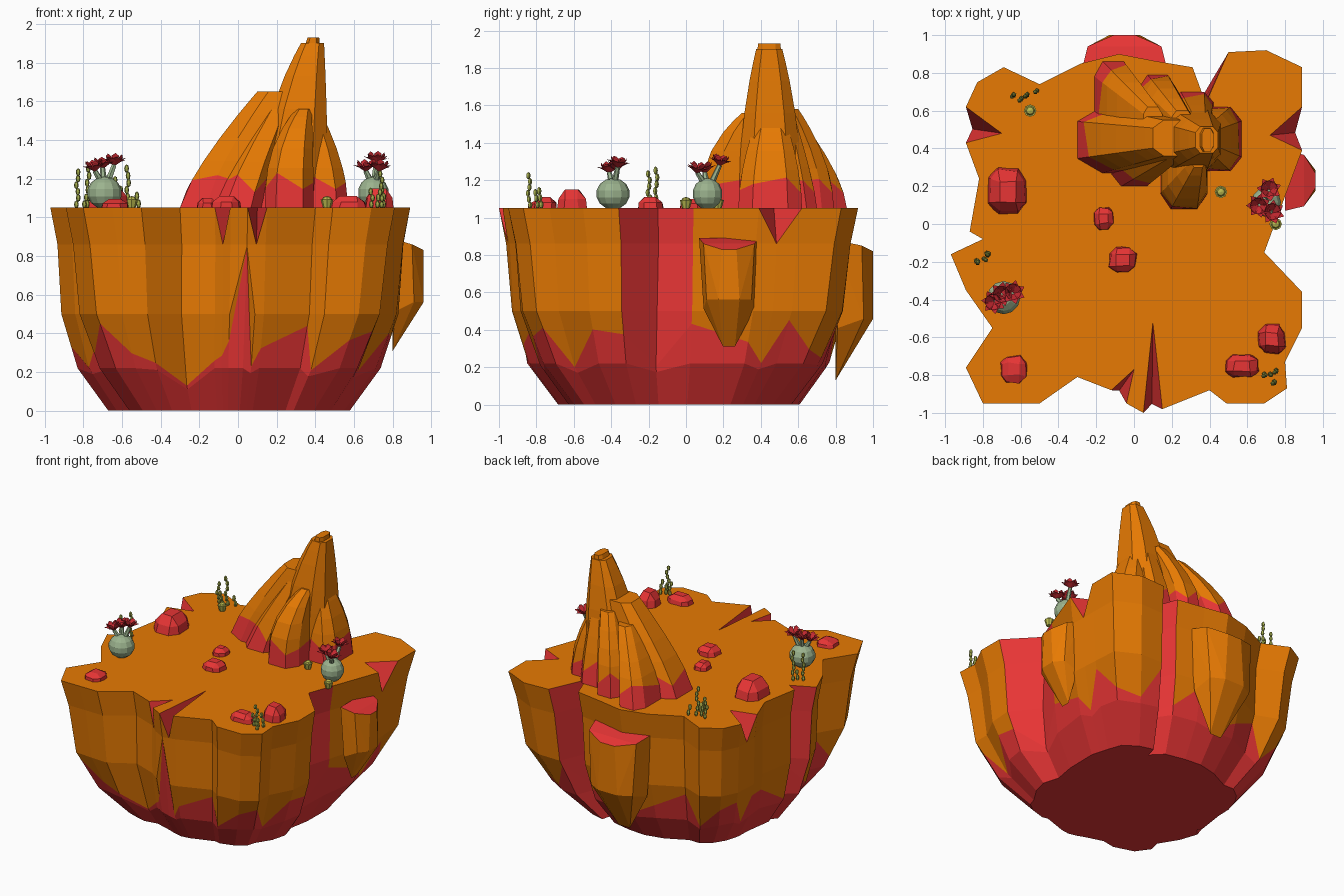
import bpy, bmesh, math, random
from mathutils import Matrix, Vector, Euler

if "Cube" in bpy.data.objects:
    bpy.data.objects.remove(bpy.data.objects["Cube"])
random.seed(4)

def mat(name, *c):
    m = bpy.data.materials.new(name)
    m.diffuse_color = (*c, 1)
    m.use_nodes = True
    m.node_tree.nodes["Principled BSDF"].inputs["Base Color"].default_value = m.diffuse_color
    return m

ORANGE = mat("orange sandstone", .82, .2, .001)
RED = mat("red rock", .82, .036, .036)
SAGE = mat("sage cactus", .33, .45, .27)
OLIVE = mat("olive stalk", .36, .4, .07)
LIME = mat("yellow green bulb", .5, .5, .08)
FLOWER = mat("crimson petal", .56, .022, .03)
TOP = 1.05

def finish(name, bm, mats):
    bmesh.ops.recalc_face_normals(bm, faces=bm.faces[:])
    me = bpy.data.meshes.new(name)
    bm.to_mesh(me)
    bm.free()
    for m in mats:
        me.materials.append(m)
    bpy.context.collection.objects.link(bpy.data.objects.new(name, me))

# --- Floating island: rim outline, counterclockwise from the front left
RIM = [(-.80, -.95), (-.65, -.95), (-.5, -.95), (-.3, -.81), (-.12, -.88), (0, -.77), (-.04, -.95), (.05, -1),
       (.1, -.52), (.15, -.98), (.4, -.88), (.49, -.95), (.69, -.95), (.81, -.87), (.8, -.73),
       (.89, -.55), (.89, -.36), (.69, -.15), (.76, .04), (.89, .39), (.72, .47), (.89, .62),
       (.89, .83), (.7, .92), (.5, .91), (.38, .64), (.31, .83), (.1, .865), (-.08, .9),
       (-.28, .85), (-.5, .74), (-.69, .83), (-.83, .75), (-.89, .62), (-.7, .48), (-.89, .43),
       (-.82, .24), (-.87, -.04), (-.8, -.08), (-.97, -.16), (-.89, -.35), (-.75, -.55), (-.89, -.76)]
WEDGE = {5, 8, 20, 34}      # small cuts in the rim only
CLEFT = {17, 25, 38}        # red clefts over the full height

def squeeze(z):
    """Scale and roundness of the island at height z."""
    prof = [(TOP, 1, 0), (.85, .96, .03), (.5, .94, .15), (.22, .85, .4), (0, .68, .6)]
    for a, b in zip(prof, prof[1:]):
        if z >= b[0]:
            f = (a[0] - z) / (a[0] - b[0])
            return a[1] + (b[1] - a[1]) * f, a[2] + (b[2] - a[2]) * f

def red_height(i):
    """Zigzag height at which the orange crust ends."""
    return {3: .13, 6: .36, 7: .84}.get(i, .33 + .13 * math.sin(i * 2.2 + (1.2 if i < 7 else -1)))

def island():
    bm = bmesh.new()
    n = len(RIM)
    cols = []
    for i, (x, y) in enumerate(RIM):
        px, py = x, y
        if i in WEDGE:
            a, b = RIM[i - 1], RIM[i + 1]
            px, py = (a[0] + b[0]) / 2, (a[1] + b[1]) / 2
        h = red_height(i)
        col = [bm.verts.new((x, y, TOP))]
        for z in (.86, max(.5, h + .01), h, min(.22, h * .85), 0):
            s, t = squeeze(z)
            k = s * (1 - t + t * .95 / math.hypot(px, py))
            col.append(bm.verts.new((px * k - .04 * t, py * k - .04 * t, z)))
        cols.append(col)

    def face(m, *vs):
        bm.faces.new(vs).material_index = m
    for i in range(n):
        j = (i + 1) % n
        a, b = cols[i], cols[j]
        for k in range(5):
            if k == 0 and j in WEDGE:
                face(1, a[0], b[0], b[1])
                face(0, a[0], b[1], a[1])
            elif k == 0 and i in WEDGE:
                face(1, a[0], b[0], a[1])
                face(0, b[0], b[1], a[1])
            else:
                red = k >= 3 or i in CLEFT or j in CLEFT
                face(int(red), a[k], b[k], b[k + 1], a[k + 1])
    face(0, *[c[0] for c in cols])
    face(1, *[c[5] for c in cols])
    bm.normal_update()
    bmesh.ops.triangulate(bm, faces=[f for f in bm.faces if len(f.verts) > 4], ngon_method='EAR_CLIP')
    finish("island", bm, [ORANGE, RED])

island()

# --- Slabs hanging on the cliff, red on top
def slab(name, turn, out, centre, w, top, low):
    bm = bmesh.new()
    mid = low + (top - low) * .45
    for s in (-1, 1):
        for d, t, z in ((.8, w, top + .02), (out - .06, w * .85, top - .01), (out, w * .25, top - .04),
                        (out, w * .35, mid), (out - .05, w * .75, mid), (.81, w * .85, mid - .05),
                        (.8, w * .2, low)):
            bm.verts.new((d, centre + s * t, z))
    bm.transform(Matrix.Rotation(turn, 4, 'Z'))
    bmesh.ops.convex_hull(bm, input=bm.verts[:])
    bmesh.ops.recalc_face_normals(bm, faces=bm.faces[:])
    for f in bm.faces:
        f.material_index = int(f.normal.z > .6)
    finish(name, bm, [ORANGE, RED])

slab("right_cliff_slab", 0, .96, .23, .16, .87, .31)
slab("back_cliff_slab", math.pi / 2, 1, .05, .23, .86, .13)

# --- Leaning spire: tapered eight-sided columns from a base to a top rectangle (x0, x1, y0, y1)
def column(name, base, top, height, power):
    bm = bmesh.new()
    c = .22
    corner = [(c, 0), (1, c), (1 - c, 1), (0, 1 - c)]
    shape = []
    for i, (u, v) in enumerate(corner):
        shape += [(u, v), (1 - u, v) if i % 2 == 0 else (u, 1 - v)]
    rows = []
    for k, (u, v) in enumerate(shape):
        zig = 1.18 + .05 * math.sin(k * 2.4 + height * 9)
        row = []
        for z in [TOP, zig] + [TOP + (height - TOP) * f for f in (.4, .6, .8, .92, 1)]:
            f = ((z - TOP) / (height - TOP)) ** power
            x0, x1, y0, y1 = [p + (q - p) * f for p, q in zip(base, top)]
            row.append(bm.verts.new((x0 + (x1 - x0) * u, y0 + (y1 - y0) * v, z)))
        rows.append(row)
    for i in range(8):
        a, b = rows[i], rows[(i + 1) % 8]
        for k in range(len(a) - 1):
            bm.faces.new((a[k], b[k], b[k + 1], a[k + 1])).material_index = int(k == 0)
    bm.faces.new([r[-1] for r in rows])
    bm.faces.new([r[0] for r in rows]).material_index = 1
    finish(name, bm, [ORANGE, RED])

column("spire_peak", (.1, .465, .28, .62), (.325, .445, .375, .515), 1.9, 2.1)
column("spire_peak_tip", (.2, .44, .35, .54), (.36, .42, .385, .505), 1.93, 2)
column("spire_west_ridge", (-.3, .3, .27, .62), (.1, .36, .36, .55), 1.65, 1.3)
column("spire_back_column", (-.21, -.01, .5, .86), (.05, .15, .45, .62), 1.52, 1.5)
column("spire_inner_column", (.03, .22, .5, .79), (.2, .31, .45, .6), 1.58, 1.9)
column("spire_front_column", (-.12, .12, .2, .5), (.2, .3, .37, .5), 1.64, 1.2)
column("spire_front_buttress", (.14, .39, .08, .45), (.3, .38, .3, .45), 1.56, 2.7)
column("spire_east_buttress", (.3, .57, .28, .62), (.3, .42, .39, .52), 1.56, 1.8)
column("spire_back_buttress", (.2, .42, .45, .7), (.3, .4, .45, .56), 1.6, 1.3)

# --- Loose boulders
def boulder(name, x, y, sx, sy, top):
    bm = bmesh.new()
    bmesh.ops.create_cube(bm, size=2)
    bmesh.ops.bevel(bm, geom=bm.edges[:], offset=.5, segments=1, affect='EDGES')
    for v in bm.verts:
        px, py = (p + random.uniform(-.1, .1) for p in v.co.xy)
        k = 1 - .12 * v.co.z
        v.co = x + px * sx * k, y + py * sy * k, TOP + v.co.z * top
    finish(name, bm, [RED])

boulder("boulder_left", -.67, .175, .1, .12, .12)
boulder("boulder_centre_small", -.16, .03, .05, .06, .05)
boulder("boulder_centre", -.06, -.19, .07, .065, .06)
boulder("boulder_front_left", -.64, -.77, .068, .072, .045)
boulder("boulder_front_right", .57, -.75, .09, .06, .06)
boulder("boulder_right", .73, -.61, .072, .075, .1)

# --- Barrel cacti with stems and flowers
def ball(bm, pos, scale, u=10, v=6):
    m = Matrix.Translation(pos) @ Matrix.Diagonal((*scale, 1))
    bmesh.ops.create_uvsphere(bm, u_segments=u, v_segments=v, radius=1, matrix=m)

def flower(name, pos, r, tilt):
    bm = bmesh.new()
    for count, reach, rise in ((7, 1, .35), (6, .65, .7)):
        for k in range(count):
            turn = Matrix.Rotation(math.tau * k / count + rise, 4, 'Z')
            root, left, tip, right, under = [bm.verts.new(turn @ Vector(p) * r) for p in (
                (0, 0, -.25), (.6, -.3, rise * .7), (reach, 0, rise), (.6, .3, rise * .7), (.5, 0, rise * .35))]
            for f in ((root, left, under), (left, tip, under), (tip, right, under),
                      (right, root, under), (root, right, left), (left, right, tip)):
                bm.faces.new(f)
    bm.transform(Matrix.Translation(pos) @ Euler(tilt).to_matrix().to_4x4())
    finish(name, bm, [FLOWER])

def cactus(side, x, y, r, blooms):
    bm = bmesh.new()
    ball(bm, (x, y, 1.127), (r, r, .084), 12, 7)
    for k, (bx, by, bz) in enumerate(blooms):
        a, b = Vector((x + (bx - x) * .3, y + (by - y) * .3, 1.18)), Vector((bx, by, bz - .01))
        rot = (b - a).to_track_quat('Z', 'Y').to_matrix().to_4x4()
        bmesh.ops.create_cone(bm, segments=6, radius1=.018, radius2=.013, depth=(b - a).length, cap_ends=True,
                              matrix=Matrix.Translation((a + b) / 2) @ rot)
        flower(f"flower_{side}_{k}", (bx, by, bz), .066, ((y - by) * 3, (bx - x) * 3, k))
    finish(f"barrel_cactus_{side}", bm, [SAGE])

cactus("left", -.69, -.39, .09, [(-.74, -.41, 1.25), (-.64, -.365, 1.28), (-.70, -.37, 1.265)])
cactus("right", .70, .115, .08, [(.715, .18, 1.29), (.66, .10, 1.25), (.73, .06, 1.25)])

# --- Beaded stalks in small clumps
def clump(name, *stalks):
    bm = bmesh.new()
    for x, y, top in stalks:
        count = max(2, round((top - TOP) / .034))
        step = (top - TOP) / count
        for k in range(count):
            p = (x + .006 * math.sin(k * 2 + x * 9), y + .006 * math.cos(k * 1.7), TOP + step * (k + .5))
            ball(bm, p, (.013, .013, step * .6), 5, 4)
    finish(name, bm, [OLIVE])

clump("stalks_back_left", (-.64, .68, 1.21), (-.6, .66, 1.16), (-.57, .68, 1.27), (-.52, .7, 1.13))
clump("stalks_left", (-.83, -.2, 1.25), (-.775, -.16, 1.27), (-.79, -.19, 1.12))
clump("stalks_front_right", (.72, -.8, 1.12), (.75, -.78, 1.16), (.69, -.8, 1.15), (.74, -.84, 1.24))

# --- Little yellow-green bulbs
for side, x, y in (("back_left", -.55, .6), ("spire", .46, .17), ("right", .75, 0)):
    bm = bmesh.new()
    bmesh.ops.create_cone(bm, segments=8, radius1=.02, radius2=.033, depth=.045, cap_ends=True,
                          matrix=Matrix.Translation((x, y, 1.07)))
    ball(bm, (x, y, 1.09), (.027, .027, .02), 8, 4)
    finish(f"bulb_{side}", bm, [LIME])
